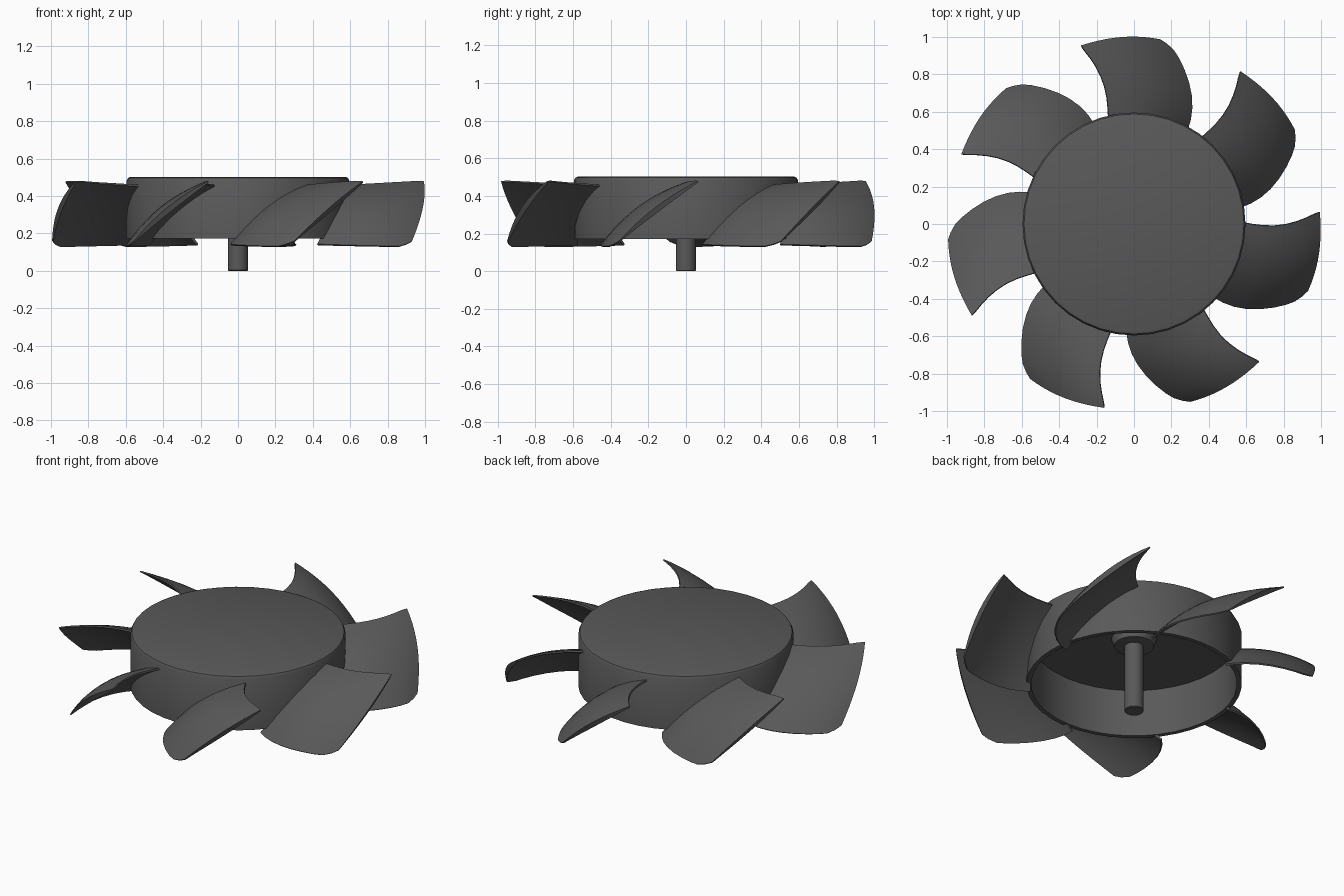
import bpy, bmesh, math
from mathutils import Vector

if "Cube" in bpy.data.objects:
    bpy.data.objects.remove(bpy.data.objects["Cube"])

BLADES = 7

# Dark grey plastic for every part
plastic = bpy.data.materials.new("dark_plastic")
plastic.diffuse_color = (0.1, 0.1, 0.1, 1)
plastic.use_nodes = True
plastic.node_tree.nodes["Principled BSDF"].inputs["Base Color"].default_value = plastic.diffuse_color


def finish(name, bm, angle):
    bmesh.ops.recalc_face_normals(bm, faces=bm.faces)
    me = bpy.data.meshes.new(name)
    bm.to_mesh(me)
    bm.free()
    me.materials.append(plastic)
    ob = bpy.data.objects.new(name, me)
    bpy.context.collection.objects.link(ob)
    bpy.ops.object.select_all(action='DESELECT')
    ob.select_set(True)
    bpy.context.view_layer.objects.active = ob
    bpy.ops.object.shade_smooth_by_angle(angle=math.radians(angle))
    return ob


def lathe(name, profile, steps):
    """Spin an (r, z) profile about z; ends lie on the axis."""
    bm = bmesh.new()
    vs = [bm.verts.new((r, 0, z)) for r, z in profile]
    edges = [bm.edges.new(p) for p in zip(vs, vs[1:])]
    bmesh.ops.spin(bm, geom=vs + edges, cent=(0, 0, 0), axis=(0, 0, 1),
                   angle=math.tau, steps=steps, use_merge=True)
    bmesh.ops.remove_doubles(bm, verts=bm.verts, dist=1e-5)
    return finish(name, bm, 35)


def interp(points, x):
    for (x0, y0), (x1, y1) in zip(points, points[1:]):
        if x <= x1:
            return y0 + (y1 - y0) * (x - x0) / (x1 - x0)
    return points[-1][1]


# Blade edge angles in degrees against radius
LOW_EDGE = [(0.575, 60.5), (0.65, 62), (0.72, 64.5), (0.79, 67.8),
            (0.863, 71.8), (0.93, 75.7), (0.997, 80.2)]
HIGH_EDGE = [(0.575, 103.8), (0.65, 102.5), (0.72, 102), (0.79, 102.4),
             (0.863, 103.6), (0.93, 105.1), (0.997, 107)]


def camber(u, v):
    """Middle surface of a blade: u along the chord, v from root to tip."""
    r = 0.575 + 0.42 * v
    # Round off the two tip corners
    tip = max(0, (v - 0.88) / 0.12) ** 2
    u = 0.07 * tip + u * (1 - 0.085 * tip)
    a0, a1 = interp(LOW_EDGE, r), interp(HIGH_EDGE, r)
    a = math.radians(a0 + (a1 - a0) * u)
    bulge = 0.5 - 0.3 * v
    z0, z1 = 0.14 - 0.012 * v, 0.455 + 0.025 * v
    z = z0 + (z1 - z0) * (u + bulge * u * (1 - u))
    return Vector((r * math.cos(a), r * math.sin(a), z))


def make_blade(name, turn, nu=10):
    bm = bmesh.new()
    rings = []
    for v in (0, 0.14, 0.28, 0.42, 0.56, 0.7, 0.82, 0.9, 0.96, 1):
        upper, lower = [], []
        for i in range(nu + 1):
            u = i / nu
            p = camber(u, v)
            du = camber(u + 0.01, v) - camber(u - 0.01, v)
            dv = camber(u, min(v + 0.02, 1)) - camber(u, max(v - 0.02, 0))
            n = dv.cross(du).normalized()
            h = (0.005 + 0.015 * math.sin(math.pi * u)) * (1 - 0.25 * v)
            upper.append(p + n * h)
            lower.append(p - n * h)
        rings.append([bm.verts.new(p) for p in upper + lower[::-1]])
    count = len(rings[0])
    for a, b in zip(rings, rings[1:]):
        for i in range(count):
            k = (i + 1) % count
            bm.faces.new((a[i], a[k], b[k], b[i]))
    # Root and tip caps
    for ring in (rings[0], rings[-1]):
        for i in range(nu):
            bm.faces.new((ring[i], ring[i + 1], ring[-2 - i], ring[-1 - i]))
    ob = finish(name, bm, 40)
    ob.rotation_euler.z = turn
    return ob


# Hub cup, open underneath, with the shaft boss inside
lathe("hub", [(0, 0.502), (0.575, 0.502), (0.588, 0.497), (0.596, 0.482),
              (0.596, 0.172), (0.57, 0.172), (0.57, 0.46),
              (0.125, 0.46), (0.11, 0.415), (0.08, 0.41), (0, 0.41)], 40)

# Shaft
lathe("shaft", [(0, 0.45), (0.053, 0.45), (0.053, 0.004),
                (0.049, 0), (0, 0)], 24)

# Fan blades
for i in range(BLADES):
    make_blade(f"blade_{i + 1}", i * math.tau / BLADES)
